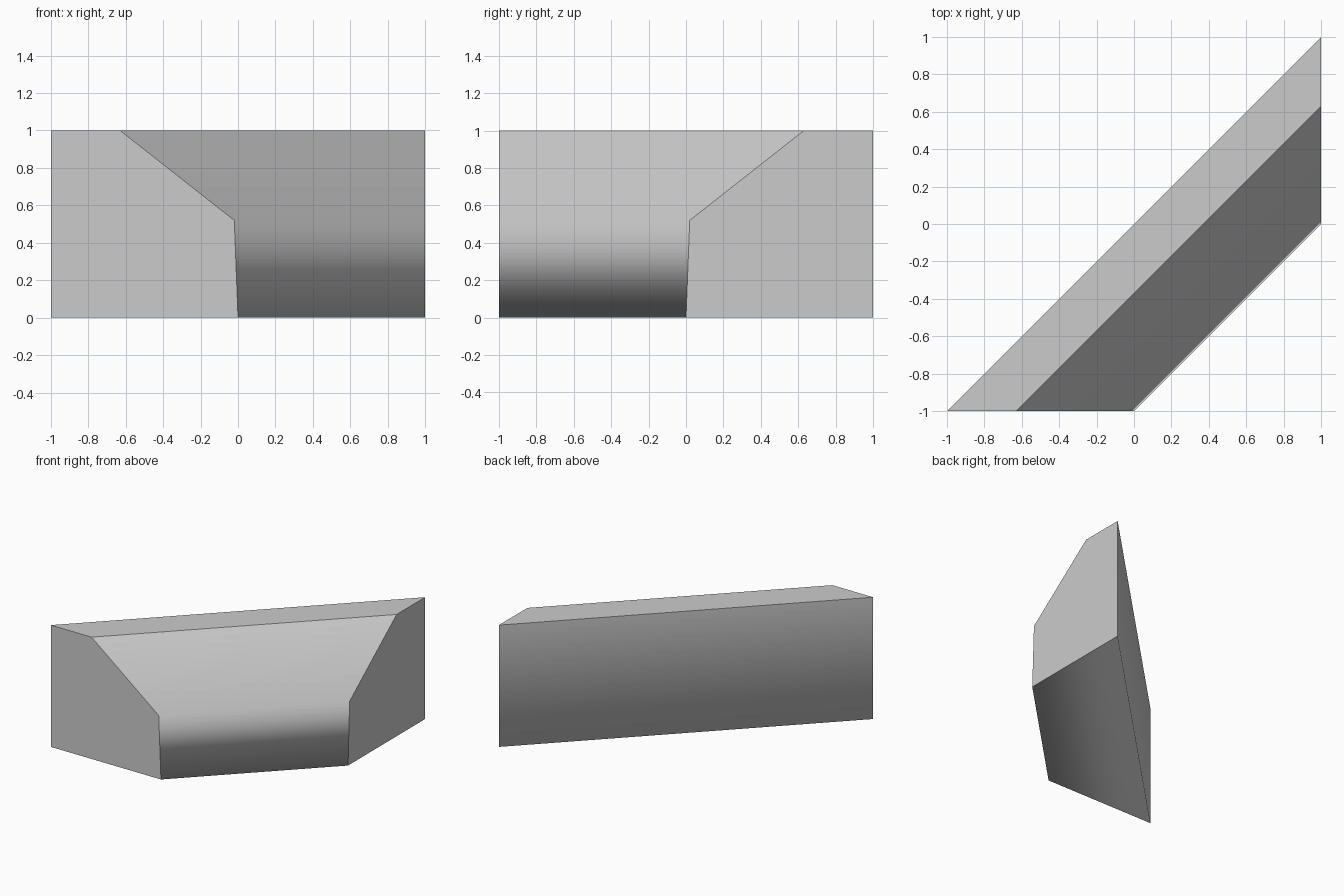
import bpy
import bmesh

cube = bpy.data.objects.get("Cube")
if cube:
    bpy.data.objects.remove(cube, do_unlink=True)

# Plain grey material
grey = bpy.data.materials.new("light grey")
grey.use_nodes = True
colour = (0.6, 0.6, 0.6, 1)
grey.diffuse_color = colour
grey.node_tree.nodes["Principled BSDF"].inputs["Base Color"].default_value = colour

# Chamfered wall section: (distance from the back along x, height)
profile = [(0, 0), (1, 0), (0.98, 0.52), (0.37, 1), (0, 1)]

# Sweep the section diagonally, mitring both ends to the grid axes
bm = bmesh.new()
front_end = [bm.verts.new((d - 1, -1, z)) for d, z in profile]
side_end = [bm.verts.new((1, 1 - d, z)) for d, z in profile]
caps = [bm.faces.new(front_end), bm.faces.new(side_end[::-1])]
for i in range(len(profile)):
    j = (i + 1) % len(profile)
    bm.faces.new((front_end[j], front_end[i], side_end[i], side_end[j]))
bmesh.ops.recalc_face_normals(bm, faces=bm.faces)

# Crisp mitred ends and top, softly shaded elsewhere
for face in bm.faces:
    face.smooth = True
    if face in caps or face.normal.z > 0.9:
        for edge in face.edges:
            edge.smooth = False

mesh = bpy.data.meshes.new("diagonal_wall")
bm.to_mesh(mesh)
bm.free()
mesh.materials.append(grey)
wall = bpy.data.objects.new("diagonal_wall", mesh)
bpy.context.collection.objects.link(wall)

# Let the broad faces dominate the soft shading
weighted = wall.modifiers.new("weighted normals", 'WEIGHTED_NORMAL')
weighted.keep_sharp = True
